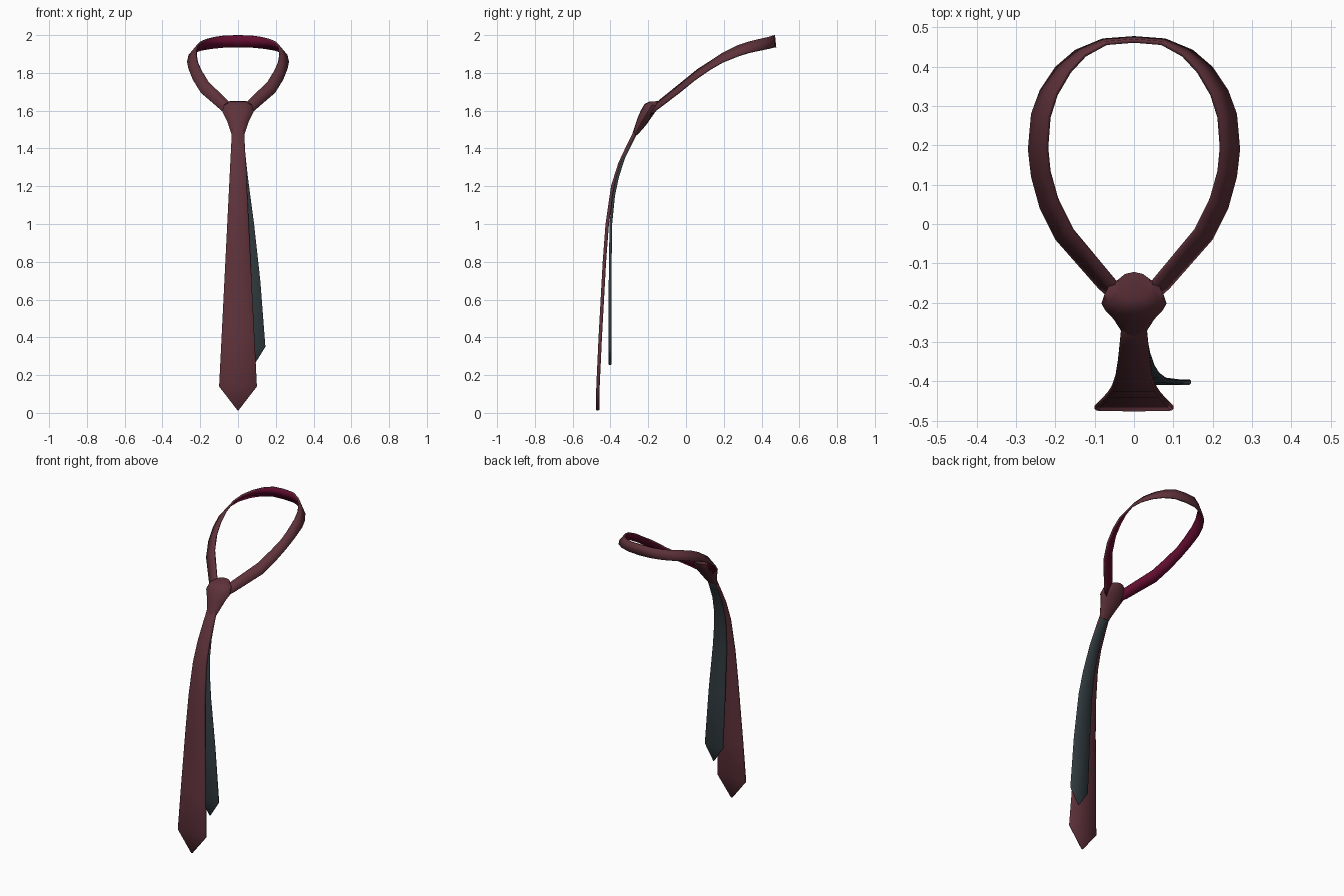
import bpy
import math

cube = bpy.data.objects.get("Cube")
if cube:
    bpy.data.objects.remove(cube, do_unlink=True)


def material(name, rgb):
    mat = bpy.data.materials.new(name)
    mat.use_nodes = True
    mat.diffuse_color = (*rgb, 1)
    mat.node_tree.nodes["Principled BSDF"].inputs["Base Color"].default_value = (*rgb, 1)
    return mat


maroon = material("maroon", (.115, .032, .043))
crimson = material("crimson_lining", (.12, .004, .028))
slate = material("dark_slate", (.032, .045, .052))


def make_object(name, verts, faces, materials):
    mesh = bpy.data.meshes.new(name)
    mesh.from_pydata(verts, [], faces)
    for mat in materials:
        mesh.materials.append(mat)
    obj = bpy.data.objects.new(name, mesh)
    bpy.context.collection.objects.link(obj)
    bpy.ops.object.select_all(action="DESELECT")
    obj.select_set(True)
    bpy.context.view_layer.objects.active = obj
    bpy.ops.object.shade_smooth_by_angle(angle=math.radians(35))
    return obj


def strip_faces(count):
    """Quads between pairs of points (2i, 2i+1)."""
    return [(2 * i, 2 * i + 2, 2 * i + 3, 2 * i + 1) for i in range(count - 1)]


def thicken(obj, thickness, offset):
    mod = obj.modifiers.new("Thickness", "SOLIDIFY")
    mod.thickness = thickness
    mod.offset = offset
    mod.use_even_offset = True
    return mod


def blade(name, sections, tip, thickness, mat):
    """Hanging blade; sections are (z, y, centre x, half width), top to bottom."""
    verts = []
    for z, y, x, w in sections:
        verts += [(x - w, y, z), (x + w, y, z)]
    n = len(verts)
    verts.append(tip)
    obj = make_object(name, verts, strip_faces(len(sections)) + [(n - 2, n, n - 1)], [mat])
    thicken(obj, thickness, 0)
    bevel = obj.modifiers.new("Soft edge", "BEVEL")
    bevel.width = thickness * .25
    bevel.segments = 1
    bevel.limit_method = "ANGLE"
    bevel.angle_limit = math.radians(60)


# Wide front blade, evenly tapered
front_profile = [(1.5, -.262), (1.42, -.303), (1.32, -.35), (1.2, -.388), (1, -.417),
                 (.8, -.432), (.4, -.454), (.14, -.466)]
blade("front_blade", [(z, y, 0, .1 - .05 * (z - .14)) for z, y in front_profile],
      (0, -.468, .01), .018, maroon)

# Narrow back blade, swinging to the left
blade("back_blade", [(1.5, -.255, .003, .024), (1.43, -.29, .006, .027),
                     (1.35, -.33, .01, .031), (1.25, -.362, .016, .036),
                     (1.15, -.383, .024, .041), (1, -.398, .037, .048),
                     (.7, -.402, .06, .058), (.35, -.402, .081, .064)],
      (.083, -.402, .25), .014, slate)

# Neck band: lower outer edge and upper inner edge of the left half
lower = [(.05, -.2, 1.575), (.09, -.165, 1.605), (.2, -.04, 1.7), (.24, .04, 1.765),
         (.262, .12, 1.82), (.27, .19, 1.86), (.262, .28, 1.895), (.24, .34, 1.912),
         (.2, .4, 1.923), (.15, .443, 1.93), (.08, .472, 1.935), (0, .478, 1.935)]
upper = [(.02, -.19, 1.62), (.05, -.15, 1.65), (.158, -.02, 1.755), (.198, .06, 1.82),
         (.218, .13, 1.865), (.225, .19, 1.905), (.22, .27, 1.945), (.202, .33, 1.965),
         (.168, .39, 1.98), (.128, .434, 1.99), (.072, .465, 1.998), (0, .471, 2)]
pairs = [p for pair in zip(lower, upper) for p in pair]
band = make_object("neck_band", pairs, strip_faces(len(lower)), [maroon, crimson])
mirror = band.modifiers.new("Mirror", "MIRROR")
mirror.use_clip = True
lining = thicken(band, .01, -1)
lining.material_offset = 1

# Knot: elliptical rings given by front point, back point and half width
rings = [(-.285, 1.475, -.258, 1.47, .033), (-.255, 1.565, -.21, 1.525, .058),
         (-.24, 1.6, -.165, 1.59, .083), (-.22, 1.635, -.138, 1.625, .075),
         (-.195, 1.648, -.122, 1.652, .045)]
SIDES = 12
verts = []
for fy, fz, by, bz, w in rings:
    for k in range(SIDES):
        a = math.tau * k / SIDES
        t = (1 + math.sin(a)) / 2
        verts.append((w * math.cos(a), fy + (by - fy) * t, fz + (bz - fz) * t))
faces = [tuple(reversed(range(SIDES))),
         tuple(range(len(verts) - SIDES, len(verts)))]
for r in range(len(rings) - 1):
    for k in range(SIDES):
        a, b = r * SIDES + k, r * SIDES + (k + 1) % SIDES
        faces.append((a, b, b + SIDES, a + SIDES))
make_object("knot", verts, faces, [maroon])
